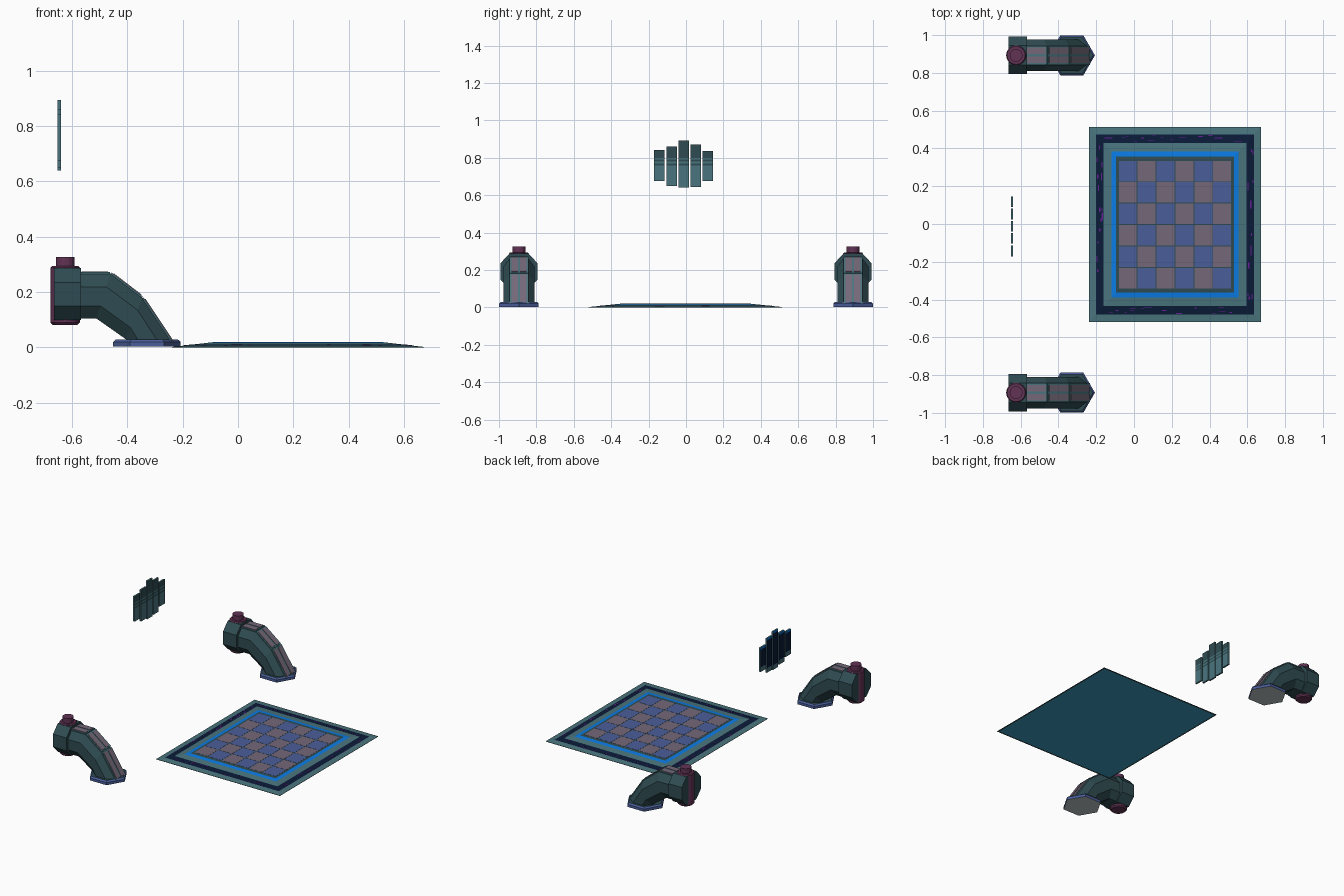
import bpy, bmesh, random
from math import cos, sin, pi
from mathutils import Vector

cube = bpy.data.objects.get("Cube")
if cube:
    bpy.data.objects.remove(cube, do_unlink=True)


def material(name, hex_code):
    srgb = [int(hex_code[i:i + 2], 16) / 255 for i in (0, 2, 4)]
    col = [c / 12.92 if c <= 0.04 else ((c + 0.055) / 1.055) ** 2.4 for c in srgb] + [1]
    m = bpy.data.materials.new(name)
    m.use_nodes = True
    m.diffuse_color = col
    m.node_tree.nodes["Principled BSDF"].inputs["Base Color"].default_value = col
    return m


TEAL = material("teal", "4a757e")
DARK = material("dark_teal", "2f4c52")
NAVY = material("navy", "0a1b38")
BLUE = material("bright_blue", "0a7ce6")
SLATE = material("slate_blue", "4a5e9a")
MAUVE = material("mauve", "756879")
PLUM = material("plum", "623355")
VIOLET = material("violet", "661f96")
GREY = material("light_grey", "bcc4c6")
UNDER = material("underside_blue", "3c9cc2")


def finish(name, bm, mats):
    bmesh.ops.recalc_face_normals(bm, faces=bm.faces)
    me = bpy.data.meshes.new(name)
    bm.to_mesh(me)
    bm.free()
    for m in mats:
        me.materials.append(m)
    ob = bpy.data.objects.new(name, me)
    bpy.context.collection.objects.link(ob)
    return ob


def loft(name, rings, mats, band_mats=None, start=0, end=0):
    """Skin a list of equal rings of points and cap both ends."""
    bm = bmesh.new()
    loops = [[bm.verts.new(p) for p in r] for r in rings]
    n = len(loops[0])
    for k, (a, b) in enumerate(zip(loops, loops[1:])):
        for i in range(n):
            f = bm.faces.new((a[i], a[(i + 1) % n], b[(i + 1) % n], b[i]))
            f.material_index = band_mats[k] if band_mats else 0
    bm.faces.new(loops[0]).material_index = start
    bm.faces.new(loops[-1]).material_index = end
    return finish(name, bm, mats)


def add_box(bm, lo, hi, index=0):
    made = bmesh.ops.create_cube(bm, size=1)["verts"]
    for v in made:
        v.co = [l + (c + 0.5) * (h - l) for c, l, h in zip(v.co, lo, hi)]
    for f in {f for v in made for f in v.link_faces}:
        f.material_index = index


# Board: dark rim below, then sloped concentric bands
CX, CY, HX, HY = 0.217, -0.003, 0.455, 0.517


def slope(inset):
    return 0.002 + 0.018 * inset / 0.155


def rect(inset, z):
    x, y = HX - inset, HY - inset * 1.1
    return [(CX + sx * x, CY + sy * y, z) for sx, sy in ((-1, -1), (1, -1), (1, 1), (-1, 1))]


steps = [0.01, 0, 0, 0.037, 0.077, 0.118, 0.143, 0.155]
heights = [0, 0] + [slope(s) for s in steps[2:]]
loft("board", [rect(s, z) for s, z in zip(steps, heights)],
     [TEAL, NAVY, BLUE, DARK, UNDER], [3, 3, 0, 1, 0, 2, 3], start=4, end=3)

# Board: checkered tiles
bm = bmesh.new()
NX = NY = 6
w, d, gap = 0.6 / NX, 0.68 / NY, 0.0025
for i in range(NX):
    for j in range(NY):
        x, y = CX - 0.3 + i * w, CY - 0.34 + j * d
        add_box(bm, (x + gap, y + gap, 0.018), (x + w - gap, y + d - gap, 0.0207), (i + j) % 2)
finish("checker_tiles", bm, [MAUVE, SLATE])

# Board: violet flecks along the navy band
random.seed(4)
bm = bmesh.new()
for side in (-1, 1):
    for k in range(14):
        s = random.uniform(0.041, 0.072)
        z, length = slope(s), random.uniform(0.01, 0.045)
        x, y = CX + side * (HX - s), CY + random.uniform(-0.43, 0.4)
        add_box(bm, (x - 0.003, y, z - 0.002), (x + 0.003, y + length, z + 0.001))
        x, y = CX + random.uniform(-0.38, 0.34), CY + side * (HY - s * 1.1)
        add_box(bm, (x, y - 0.002, z - 0.002), (x + length, y + 0.002, z + 0.001))
finish("band_flecks", bm, [VIOLET])

# Pipes
LOWER = [(-0.575, 0.105), (-0.512, 0.105), (-0.405, 0.03), (-0.4, 0.015)]
UPPER = [(-0.575, 0.268), (-0.46, 0.268), (-0.345, 0.18), (-0.235, 0.015)]
SECTION = [(0.045, 1), (0.083, 0.7), (0.083, 0.28), (0.045, 0)]
SECTION += [(-w, t) for w, t in reversed(SECTION)]


def ngon(cx, cy, r, z, n):
    return [(cx + r * cos(2 * pi * i / n), cy + r * sin(2 * pi * i / n), z) for i in range(n)]


def pipe(cy, label):
    # Bent octagonal tube
    rings = []
    for lo, up in zip(LOWER, UPPER):
        rings.append([(lo[0] + (up[0] - lo[0]) * t, cy + w, lo[1] + (up[1] - lo[1]) * t)
                      for w, t in SECTION])
    loft(label + "_pipe_elbow", rings, [DARK])

    # Raised strips over the bend: a teal backing with two mauve lanes per segment
    bm = bmesh.new()
    for a, b in zip(UPPER, UPPER[1:]):
        a, b = Vector((a[0], 0, a[1])), Vector((b[0], 0, b[1]))
        along = (b - a).normalized()
        normal = Vector((-along.z, 0, along.x))
        for lanes, trim, lift, index in (((-0.05, 0.05),), 0.002, 0.004, 0), \
                (((-0.041, -0.006), (0.006, 0.041)), 0.009, 0.007, 1):
            p0, p1 = a + along * trim, b - along * trim
            for y0, y1 in lanes:
                corners = [p + Vector((0, cy + y, 0)) for p, y in
                           ((p0, y0), (p1, y0), (p1, y1), (p0, y1))]
                low = [bm.verts.new(p - normal * 0.002) for p in corners]
                top = [bm.verts.new(p + normal * lift) for p in corners]
                faces = [bm.faces.new(low), bm.faces.new(top)]
                for i in range(4):
                    j = (i + 1) % 4
                    faces.append(bm.faces.new((low[i], low[j], top[j], top[i])))
                for f in faces:
                    f.material_index = index
    finish(label + "_pipe_strips", bm, [TEAL, MAUVE])

    # Collar at the open end
    half = [(0.052, 0.287), (0.1, 0.235), (0.1, 0.15), (0.052, 0.1)]
    outline = half + [(-y, z) for y, z in reversed(half)]
    loft(label + "_pipe_collar",
         [[(x, cy + y, z) for y, z in outline] for x in (-0.665, -0.567)], [DARK])

    # Vertical valve with a narrower cap
    profile = [(0.045, 0.082), (0.053, 0.09), (0.053, 0.288), (0.048, 0.294),
               (0.034, 0.294), (0.034, 0.326)]
    loft(label + "_pipe_valve", [ngon(-0.624, cy, r, z, 16) for r, z in profile], [PLUM])

    # Hexagonal foot flange
    profile = [(0.122, 0.003), (0.122, 0.02), (0.112, 0.029)]
    loft(label + "_pipe_flange", [ngon(-0.329, cy, r, z, 6) for r, z in profile],
         [SLATE, DARK, GREY], [0, 0], start=2, end=1)


pipe(-0.893, "front")
pipe(0.893, "back")

# Floating slats: teal, with a banded dark upper part inward and a navy outer side
SLATS = [(-0.143, 0.675, 0.842), (-0.075, 0.65, 0.86), (-0.011, 0.64, 0.893),
         (0.053, 0.645, 0.872), (0.117, 0.675, 0.836)]
BAND, BAND_BASE, BANDS = 0.01, 0.76, 6
for n, (y, z0, z1) in enumerate(SLATS):
    bm = bmesh.new()
    add_box(bm, (-0.651, y - 0.028, z0), (-0.64, y + 0.028, z1))
    cuts = [BAND_BASE + BAND * k for k in range(BANDS)] + [z0 + 0.03, z1 - 0.012]
    for cut in cuts:
        bmesh.ops.bisect_plane(bm, geom=bm.verts[:] + bm.edges[:] + bm.faces[:],
                               plane_co=(0, 0, cut), plane_no=(0, 0, 1))
    bm.normal_update()
    for f in bm.faces:
        z = f.calc_center_median().z
        band = (z - BAND_BASE) // BAND
        if f.normal.x > 0.5:
            f.material_index = int(band >= BANDS - 1 or (band >= 0 and band % 2 == 0))
        elif f.normal.x < -0.5 and z > z0 + 0.03:
            f.material_index = 3 if z > z1 - 0.012 else 2
    finish("floating_slat_%d" % (n + 1), bm, [TEAL, DARK, NAVY, BLUE])
